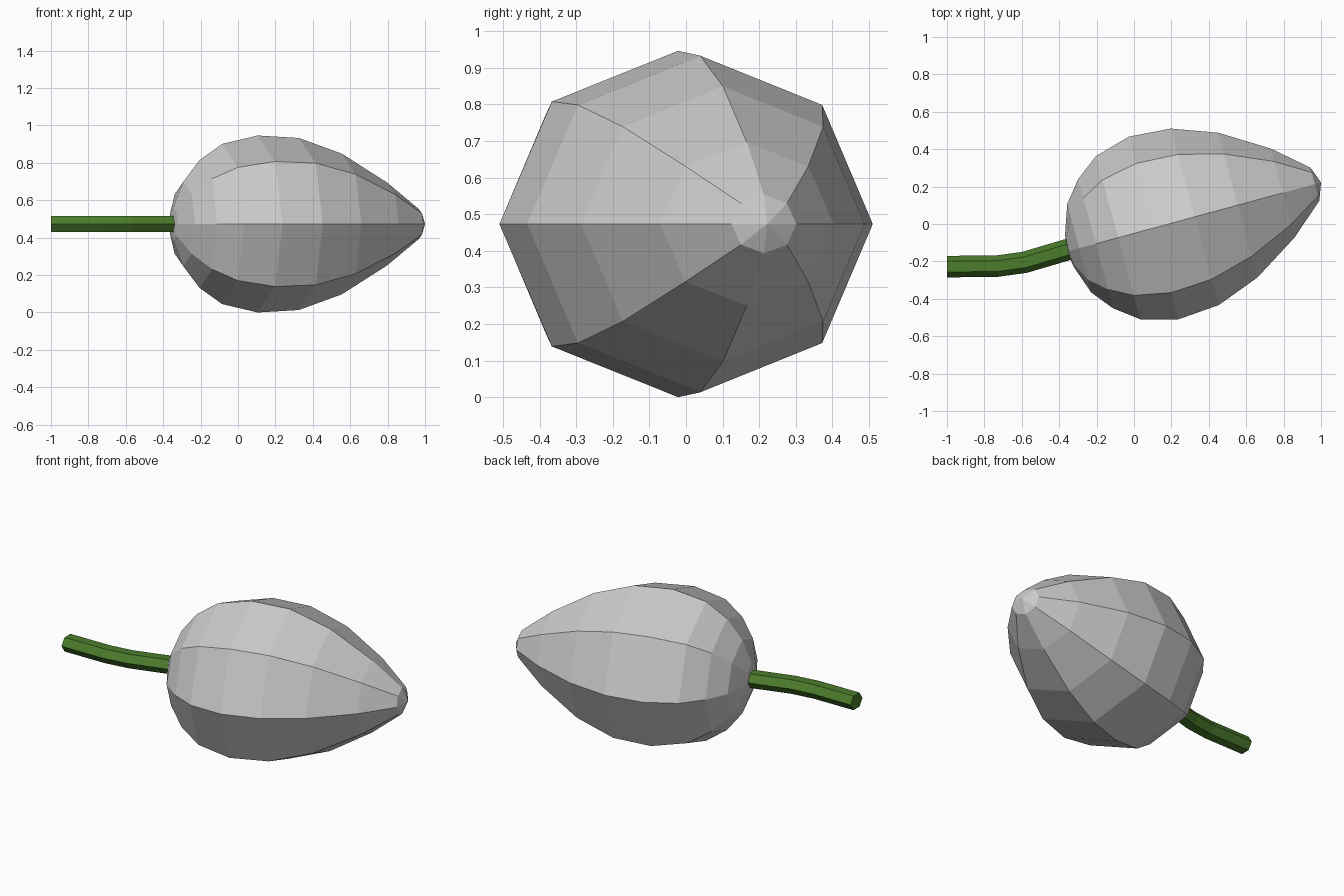
import bpy, bmesh, math
from mathutils import Vector

if "Cube" in bpy.data.objects:
    bpy.data.objects.remove(bpy.data.objects["Cube"])

ZC = 0.473


def loft(name, rings, sides, start_pole=None, end_pole=None):
    """Skin elliptical rings: (centre x, centre y, heading, side radius, height radius)."""
    bm = bmesh.new()
    loops = []
    for x, y, a, ry, rz in rings:
        side = Vector((-math.sin(a), math.cos(a), 0))
        loops.append([bm.verts.new(Vector((x, y, ZC)) + side * ry * math.cos(t)
                                   + Vector((0, 0, rz * math.sin(t))))
                      for t in (2 * math.pi * i / sides for i in range(sides))])
    for a, b in zip(loops, loops[1:]):
        for i in range(sides):
            j = (i + 1) % sides
            bm.faces.new((a[i], a[j], b[j], b[i]))
    for loop, pole in ((loops[0], start_pole), (loops[-1], end_pole)):
        if pole is None:
            bm.faces.new(loop)
        else:
            p = bm.verts.new((pole[0], pole[1], ZC))
            for i in range(sides):
                bm.faces.new((loop[i], loop[(i + 1) % sides], p))
    bmesh.ops.recalc_face_normals(bm, faces=bm.faces)
    mesh = bpy.data.meshes.new(name)
    bm.to_mesh(mesh)
    bm.free()
    obj = bpy.data.objects.new(name, mesh)
    bpy.context.collection.objects.link(obj)
    return obj


# bulb: eight-sided teardrop along an axis turned 15 degrees
TURN = math.radians(15.2)


def axis_y(x):
    return -0.05 + 0.272 * x


profile = [(-0.345, 0.09, 0.09), (-0.293, 0.245, 0.225), (-0.205, 0.358, 0.342),
           (-0.085, 0.452, 0.428), (0.105, 0.506, 0.473), (0.325, 0.489, 0.46),
           (0.555, 0.401, 0.376), (0.795, 0.246, 0.223), (0.967, 0.092, 0.08)]
loft("bulb", [(x, axis_y(x), TURN, ry, rz) for x, ry, rz in profile], 8,
     (-0.358, axis_y(-0.358)), (1.0, axis_y(1.0)))

# stem: six-sided bent tube running into the bulb
path = [(-1.0, -0.228, 0.0), (-0.73, -0.225, 0.04),
        (-0.585, -0.205, 0.22), (-0.27, -0.112, 0.28)]
stem = loft("stem", [(x, y, a, 0.0575, 0.05) for x, y, a in path], 6)
green = bpy.data.materials.new("stem_green")
green.diffuse_color = (0.07, 0.2, 0.025, 1)
green.use_nodes = True
green.node_tree.nodes["Principled BSDF"].inputs["Base Color"].default_value = green.diffuse_color
stem.data.materials.append(green)
